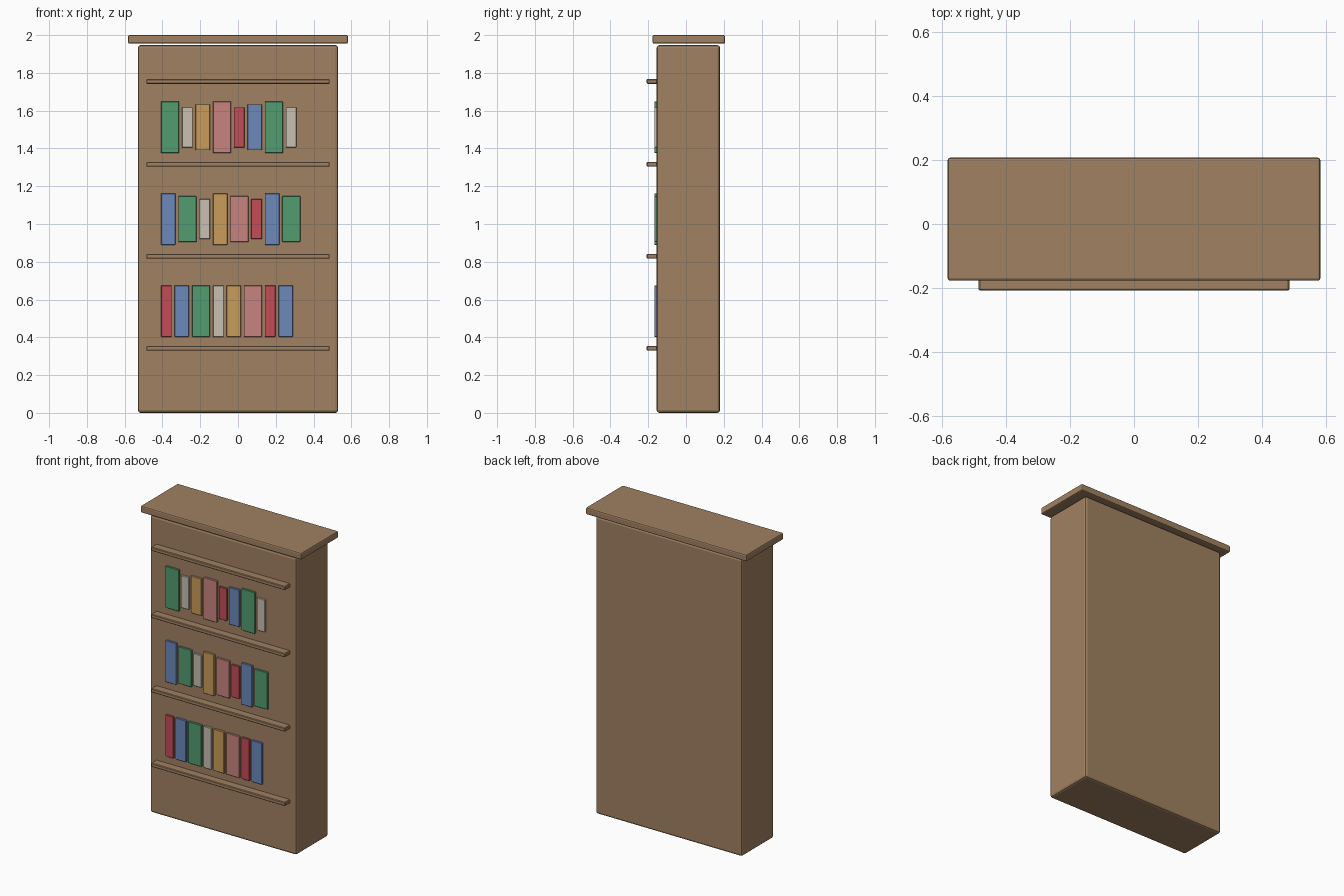
import bpy

if "Cube" in bpy.data.objects:
    bpy.data.objects.remove(bpy.data.objects["Cube"])


def srgb(r, g, b):
    def lin(c):
        c /= 255
        return c / 12.92 if c <= 0.04045 else ((c + 0.055) / 1.055) ** 2.4
    return (lin(r), lin(g), lin(b), 1)


def material(name, rgb):
    m = bpy.data.materials.new(name)
    m.diffuse_color = srgb(*rgb)
    m.use_nodes = True
    m.node_tree.nodes["Principled BSDF"].inputs["Base Color"].default_value = m.diffuse_color
    return m


wood = material("wood", (160, 129, 97))
covers = {
    "green": material("green_cover", (82, 156, 112)),
    "cream": material("cream_cover", (200, 192, 178)),
    "ochre": material("ochre_cover", (201, 156, 90)),
    "pink": material("pink_cover", (200, 132, 127)),
    "red": material("red_cover", (196, 76, 86)),
    "blue": material("blue_cover", (108, 137, 187)),
}


def box(name, lo, hi, mat, bevel, segments=1):
    """Box between two corners with softened edges."""
    bpy.ops.mesh.primitive_cube_add(
        size=1, location=[(a + b) / 2 for a, b in zip(lo, hi)])
    ob = bpy.context.object
    ob.name = name
    ob.scale = [b - a for a, b in zip(lo, hi)]
    bpy.ops.object.transform_apply(location=False, rotation=False, scale=True)
    ob.data.materials.append(mat)
    mod = ob.modifiers.new("soft_edges", "BEVEL")
    mod.width, mod.segments = bevel, segments
    return ob


# Cabinet body and overhanging top
box("cabinet", (-0.53, -0.155, 0), (0.53, 0.18, 1.947), wood, 0.014, 2)
box("top_board", (-0.582, -0.177, 1.955), (0.582, 0.207, 2.0), wood, 0.008, 2)

# Shelf ledges on the front
for i, z in enumerate((0.342, 0.829, 1.316, 1.755)):
    box(f"shelf_{i + 1}", (-0.485, -0.208, z - 0.0125),
        (0.485, -0.15, z + 0.0125), wood, 0.004)

# Book rows: centre height, step through the height cycle, cover colours
widths = {"red": 0.057, "cream": 0.057, "blue": 0.077,
          "ochre": 0.077, "green": 0.096, "pink": 0.096}
heights = (0.272, 0.243, 0.212)
rows = (
    (0.539, 0, "red blue green cream ochre pink red blue"),
    (1.026, 1, "blue green cream ochre pink red blue green"),
    (1.512, 2, "green cream ochre pink red blue green cream"),
)
for r, (z, step, names) in enumerate(rows):
    x = -0.408
    for i, c in enumerate(names.split()):
        h = heights[i * step % 3] / 2
        box(f"book_{r + 1}_{i + 1}", (x, -0.168, z - h),
            (x + widths[c], -0.15, z + h), covers[c], 0.002)
        x += widths[c] + 0.015
